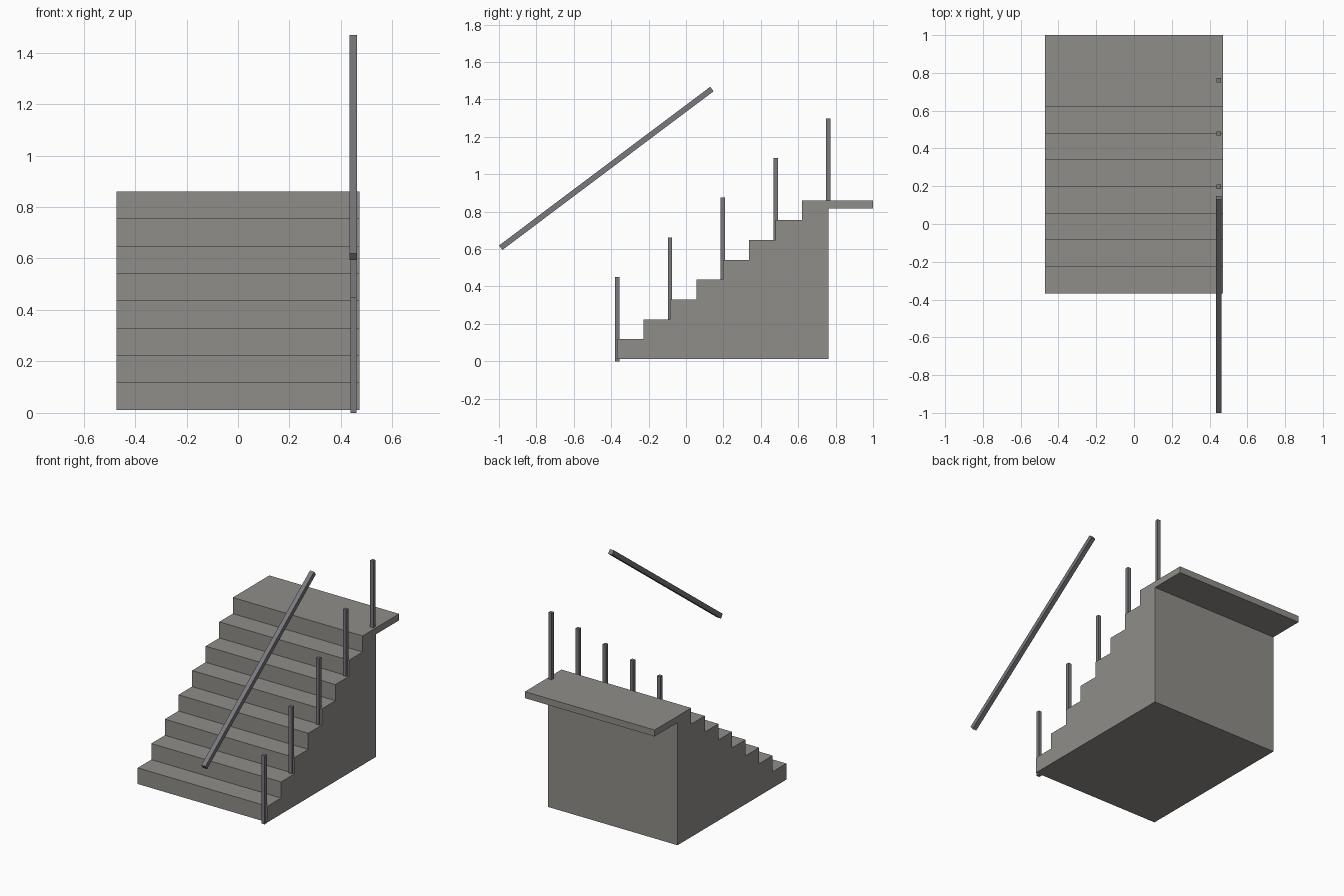
import bpy, bmesh
from mathutils import Vector

if "Cube" in bpy.data.objects:
    bpy.data.objects.remove(bpy.data.objects["Cube"])

STEPS, RUN, RISE = 8, 0.1412, 0.1061
Y0, Z0, HALF_W = -0.368, 0.012, 0.472
POST_X, POST_H = 0.448, 0.45


def material(name, color):
    m = bpy.data.materials.new(name)
    m.diffuse_color = (*color, 1)
    m.use_nodes = True
    m.node_tree.nodes["Principled BSDF"].inputs["Base Color"].default_value = m.diffuse_color
    return m


def add_object(name, bm, mat):
    bmesh.ops.recalc_face_normals(bm, faces=bm.faces)
    me = bpy.data.meshes.new(name)
    bm.to_mesh(me)
    bm.free()
    me.materials.append(mat)
    ob = bpy.data.objects.new(name, me)
    bpy.context.collection.objects.link(ob)
    return ob


def bar(name, a, b, size, mat):
    """Square bar from point a to point b."""
    a, b = Vector(a), Vector(b)
    bm = bmesh.new()
    bmesh.ops.create_cube(bm, size=1)
    bmesh.ops.scale(bm, vec=(size, size, (b - a).length), verts=bm.verts)
    ob = add_object(name, bm, mat)
    ob.location = (a + b) / 2
    ob.rotation_euler = Vector((0, 0, 1)).rotation_difference(b - a).to_euler()
    return ob


stone = material("stone", (0.28, 0.27, 0.25))
metal = material("metal", (0.19, 0.19, 0.21))

# Solid staircase with overhanging landing: side profile extruded across x
profile = [(Y0, Z0)]
for i in range(STEPS):
    y, z = Y0 + i * RUN, Z0 + (i + 1) * RISE
    profile += [(y, z), (y + RUN, z)]
back, top = profile.pop()
profile += [(1.0, top), (1.0, 0.818), (back, 0.818), (back, Z0)]
bm = bmesh.new()
face = bm.faces.new([bm.verts.new((-HALF_W, y, z)) for y, z in profile])
ext = bmesh.ops.extrude_face_region(bm, geom=[face])
bmesh.ops.translate(bm, vec=(2 * HALF_W, 0, 0),
                    verts=[g for g in ext["geom"] if isinstance(g, bmesh.types.BMVert)])
add_object("staircase", bm, stone)

# Railing posts on every second riser
for i in range(5):
    y, z = Y0 + 2 * i * RUN, 2 * i * RISE
    bar(f"railing_post_{i + 1}", (POST_X, y, z), (POST_X, y, z + POST_H), 0.0235, metal)

# Sloped handrail, floating ahead of the posts
bar("handrail", (POST_X, -0.991, 0.607),
    (POST_X, -0.991 + STEPS * RUN, 0.607 + STEPS * RISE), 0.03, metal)
